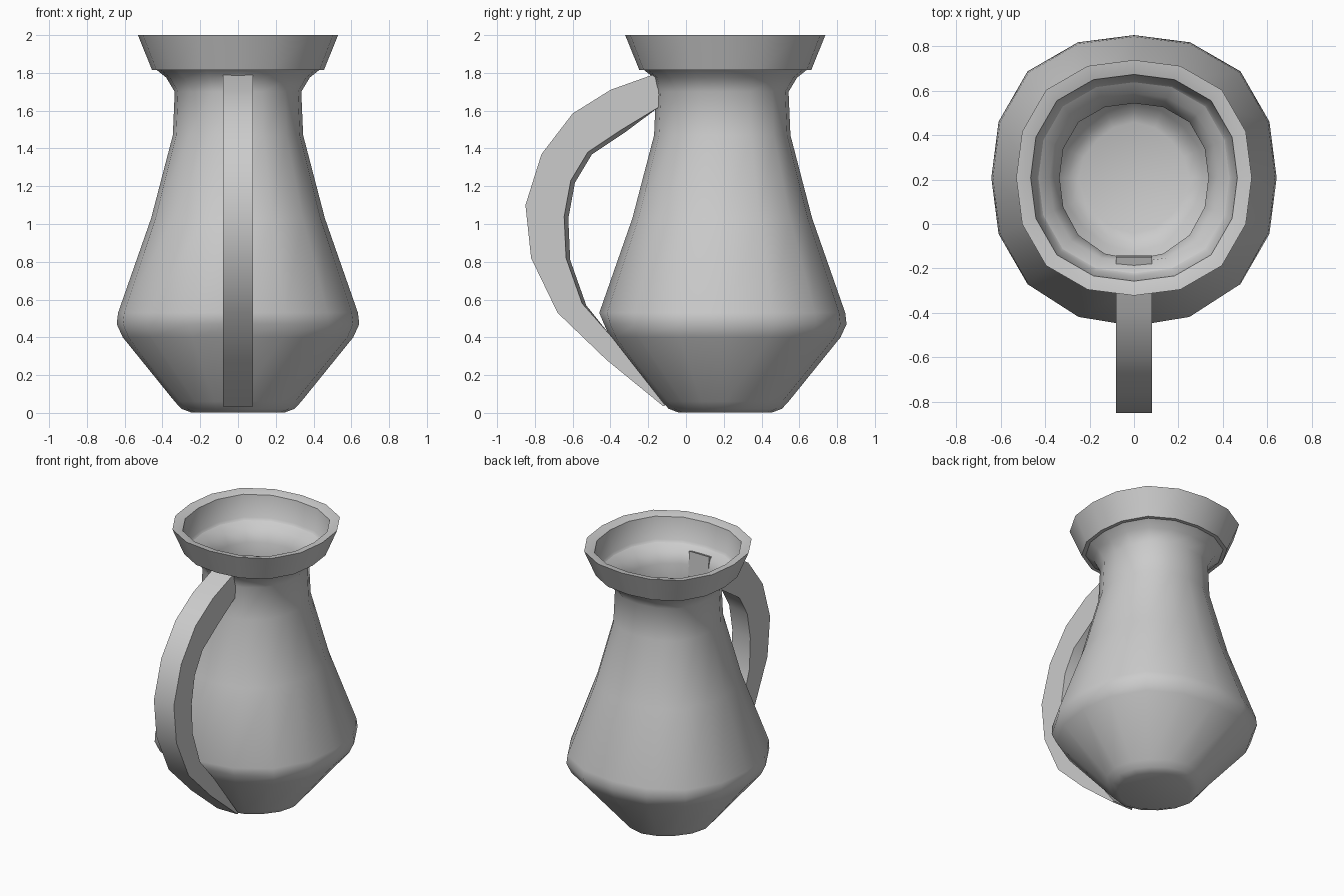
import bpy, bmesh, math

if "Cube" in bpy.data.objects:
    bpy.data.objects.remove(bpy.data.objects["Cube"])

CY = 0.208      # jug axis in y
SIDES = 16


def finish(name, bm, angle):
    bmesh.ops.recalc_face_normals(bm, faces=bm.faces)
    me = bpy.data.meshes.new(name)
    bm.to_mesh(me)
    bm.free()
    ob = bpy.data.objects.new(name, me)
    bpy.context.collection.objects.link(ob)
    bpy.ops.object.select_all(action='DESELECT')
    ob.select_set(True)
    bpy.context.view_layer.objects.active = ob
    bpy.ops.object.shade_smooth_by_angle(angle=math.radians(angle))
    return ob


def lathe(name, profile, angle, cap=False, bulge=0.0):
    """Revolve (radius, z); rings are slightly squared, bulging toward the handle."""
    bm = bmesh.new()
    rings = []
    for r, z in profile:
        square = 0.055 if z > 0.2 else -0.05
        ring = []
        for i in range(SIDES):
            a = 2 * math.pi * i / SIDES
            s = r * (1 + square * math.sin(2 * a) ** 2)
            push = bulge * max(0.0, -math.sin(a)) ** 4 if 0.5 < z < 1.75 else 0.0
            ring.append(bm.verts.new((s * math.cos(a), CY + s * math.sin(a) - push, z)))
        rings.append(ring)
    for lo, hi in zip(rings, rings[1:]):
        for i in range(SIDES):
            j = (i + 1) % SIDES
            bm.faces.new((lo[i], lo[j], hi[j], hi[i]))
    if cap:
        bm.faces.new(rings[0][::-1])
    return finish(name, bm, angle)


# Thin-walled body, open at the neck
lathe("jug_body", [(0.25, 0.003), (0.30, 0.022), (0.335, 0.06), (0.61, 0.40),
                   (0.642, 0.47), (0.635, 0.53), (0.46, 1.03), (0.345, 1.47),
                   (0.335, 1.70), (0.38, 1.775), (0.43, 1.815)], 60, True, 0.032)

# Flared rim with a thick lip
lathe("rim", [(0.43, 1.815), (0.455, 1.815), (0.53, 2.0), (0.50, 1.996),
              (0.465, 1.985), (0.442, 1.83), (0.43, 1.815)], 35)

# Handle: matching outer and inner (y, z) paths
outer = [(-0.148, 1.80), (-0.40, 1.71), (-0.60, 1.585), (-0.765, 1.37), (-0.85, 1.10),
         (-0.82, 0.82), (-0.68, 0.53), (-0.42, 0.28), (-0.12, 0.035)]
inner = [(-0.142, 1.62), (-0.34, 1.50), (-0.52, 1.38), (-0.61, 1.23), (-0.645, 1.04),
         (-0.635, 0.82), (-0.55, 0.58), (-0.40, 0.41), (-0.11, 0.04)]
bm = bmesh.new()
W = 0.08
secs = []
for k, ((oy, oz), (iy, iz)) in enumerate(zip(outer, inner)):
    # inner face leans slightly toward the body on one side
    d = 0.022 if 0 < k < 7 else 0.0
    secs.append([bm.verts.new(p) for p in ((-W, oy, oz), (W, oy, oz),
                                           (W, iy, iz), (-W, iy + d, iz - d * 0.5))])
for a, b in zip(secs, secs[1:]):
    for i in range(4):
        j = (i + 1) % 4
        bm.faces.new((a[i], a[j], b[j], b[i]))
bm.faces.new(secs[0])
bm.faces.new(secs[-1])
finish("handle", bm, 45)
